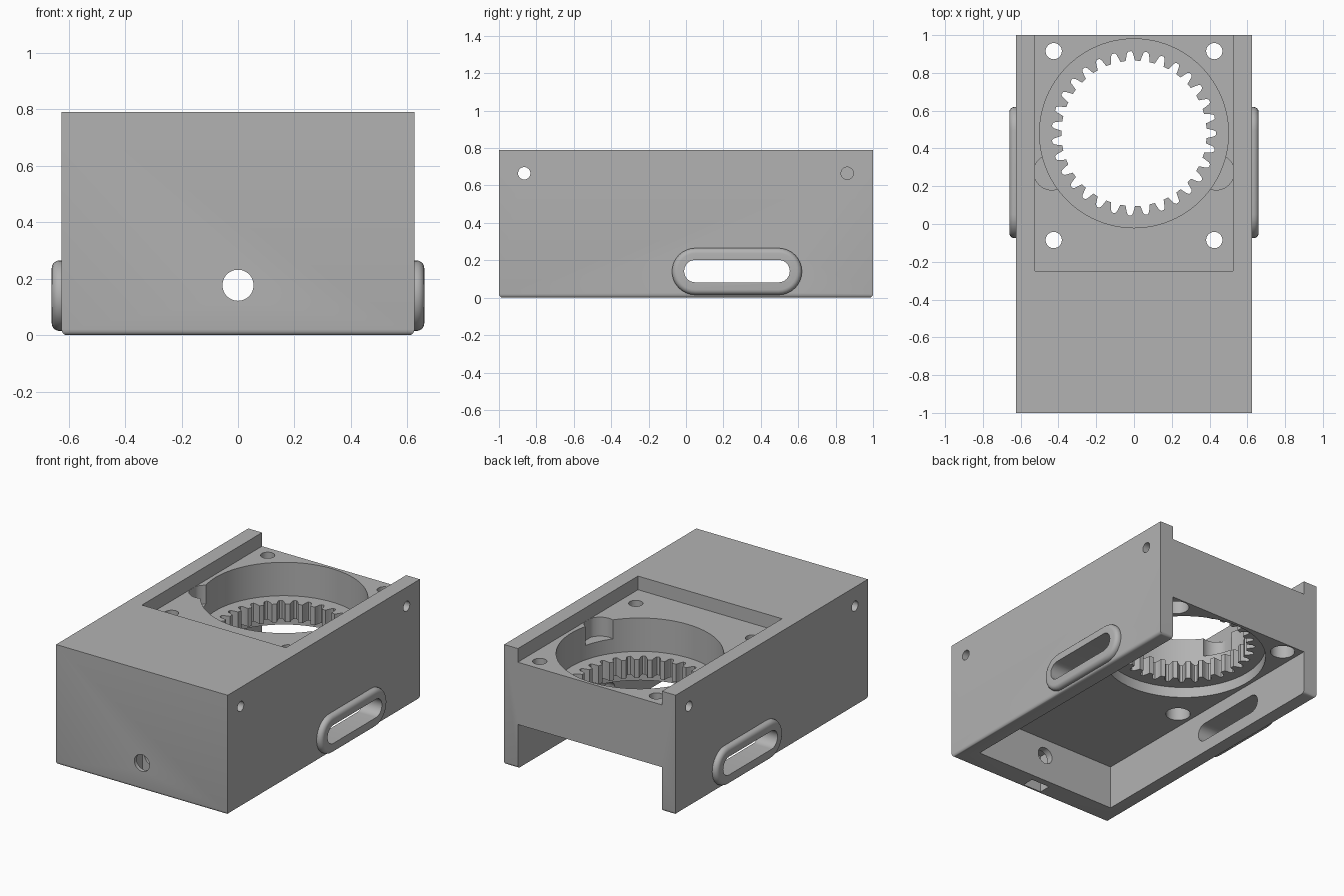
import bpy, bmesh
from math import cos, sin, pi, radians

if "Cube" in bpy.data.objects:
    bpy.data.objects.remove(bpy.data.objects["Cube"])

grey = bpy.data.materials.new("plain_grey")
grey.use_nodes = True
grey.diffuse_color = (0.45, 0.45, 0.45, 1)
grey.node_tree.nodes["Principled BSDF"].inputs["Base Color"].default_value = (0.45, 0.45, 0.45, 1)

W, H = 0.625, 0.79            # half width and height of the housing
FLOOR, CEILING = 0.70, 0.29   # top and underside of the inner plate
GEAR_Y = 0.48                 # centre of the ring gear
TO_AXIS = {"x": lambda u, v, w: (w, u, v),
           "y": lambda u, v, w: (u, w, v),
           "z": lambda u, v, w: (u, v, w)}


def prism(name, outline, axis, lo, hi, round_edges=None, radius=0.02, segments=4):
    """Extrude a closed outline along an axis, optionally rounding chosen edges."""
    bm = bmesh.new()
    place = TO_AXIS[axis]
    rings = [[bm.verts.new(place(u, v, w)) for u, v in outline] for w in (lo, hi)]
    n = len(outline)
    for ring in rings:
        bm.faces.new(ring)
    for i in range(n):
        j = (i + 1) % n
        bm.faces.new((rings[0][i], rings[0][j], rings[1][j], rings[1][i]))
    bmesh.ops.recalc_face_normals(bm, faces=bm.faces)
    if round_edges:
        edges = [e for e in bm.edges if all(round_edges(v.co) for v in e.verts)]
        bmesh.ops.bevel(bm, geom=edges, offset=radius, segments=segments,
                        profile=0.5, affect="EDGES")
    mesh = bpy.data.meshes.new(name)
    bm.to_mesh(mesh)
    bm.free()
    obj = bpy.data.objects.new(name, mesh)
    bpy.context.collection.objects.link(obj)
    return obj


def rect(u0, u1, v0, v1):
    return [(u0, v0), (u1, v0), (u1, v1), (u0, v1)]


def circle(u, v, r, n=48):
    return [(u + r * cos(2 * pi * i / n), v + r * sin(2 * pi * i / n)) for i in range(n)]


def stadium(u0, u1, v, r, n=16):
    right = [(u1 - r + r * cos(a), v + r * sin(a))
             for a in (-pi / 2 + pi * i / n for i in range(n + 1))]
    return right + [(u0 + u1 - p, 2 * v - q) for p, q in right]


def gear_opening(teeth=31):
    """Inner outline of the ring gear; the gaps taper outward."""
    gap = [(-0.32, 0.385), (-0.25, 0.405), (-0.18, 0.425), (-0.09, 0.435),
           (0.09, 0.435), (0.18, 0.425), (0.25, 0.405), (0.32, 0.385)]
    pitch = 2 * pi / teeth
    return [(r * cos((k + f) * pitch), GEAR_Y + r * sin((k + f) * pitch))
            for k in range(teeth) for f, r in gap]


def boolean(target, tool, operation="DIFFERENCE"):
    tool.hide_render = True
    mod = target.modifiers.new("boolean", "BOOLEAN")
    mod.operation, mod.solver, mod.object = operation, "EXACT", tool
    graph = bpy.context.evaluated_depsgraph_get()
    mesh = bpy.data.meshes.new_from_object(target.evaluated_get(graph))
    target.modifiers.clear()
    target.data = mesh
    bpy.data.objects.remove(tool)


# Housing block with softened front and back bottom edges
housing = prism("gear_housing", rect(-1, 1, 0, H), "x", -W, W,
                lambda c: c.z < 0.001 and abs(c.y) > 0.999)
# only the long bottom edges are rounded, as the ends of each are the only shared pairs


def cut(outline, axis, lo, hi):
    boolean(housing, prism("cutter", outline, axis, lo, hi))


# Side bosses around the slots
for side in (-1, 1):
    boss = prism("side_boss", stadium(-0.075, 0.62, 0.14, 0.125), "x",
                 side * (W - 0.03), side * 0.66,
                 lambda c: abs(c.x) > 0.659, 0.028, 5)
    boolean(housing, boss, "UNION")

# Underside cavity and top recess, both open at the back
cut(rect(-0.525, 0.525, -0.85, 1.1), "z", -0.1, CEILING)
cut(rect(-0.525, 0.525, -0.25, 1.1), "z", FLOOR, H + 0.1)

# Ring gear: upper pocket, toothed opening, lower pocket
cut(circle(0, GEAR_Y, 0.5, 96), "z", 0.48, H + 0.02)
cut(circle(0, GEAR_Y, 0.5, 96), "z", CEILING - 0.05, 0.36)
cut(gear_opening(), "z", 0.33, 0.52)

# Finger notches beside the pocket, clipped by the recess walls
for side in (-1, 1):
    notch = [(max(-0.524, min(0.524, x)), y)
             for x, y in circle(side * 0.435, 0.275, 0.095)]
    notch = [p for i, p in enumerate(notch)
             if abs(p[0]) < 0.524 or abs(notch[i - 1][0]) < 0.524
             or abs(notch[(i + 1) % len(notch)][0]) < 0.524]
    cut(notch, "z", 0.575, FLOOR + 0.03)

# Counterbored screw holes
for x in (-0.425, 0.425):
    for y in (-0.085, 0.915):
        cut(circle(x, y, 0.043, 32), "z", 0.2, 0.75)
        cut(circle(x, y, 0.075, 32), "z", 0.2, 0.5)

# Side slots, front through pin hole and rear blind pin holes
cut(stadium(-0.01, 0.555, 0.142, 0.06), "x", -0.8, 0.8)
cut(circle(-0.865, 0.665, 0.033, 32), "x", -0.8, 0.8)
for side in (-1, 1):
    cut(circle(0.862, 0.665, 0.033, 32), "x", side * 0.48, side * 0.8)

# Front bolt hole with a nut slot from below
cut(circle(0, 0.177, 0.055), "y", -1.1, -0.7)
cut(rect(-0.068, 0.068, -0.975, -0.895), "z", -0.1, 0.25)

# Finish
housing.data.materials.clear()
housing.data.materials.append(grey)
for face in housing.data.polygons:
    face.material_index = 0
bpy.ops.object.select_all(action="DESELECT")
housing.select_set(True)
bpy.context.view_layer.objects.active = housing
bpy.ops.object.shade_smooth_by_angle(angle=radians(25))
